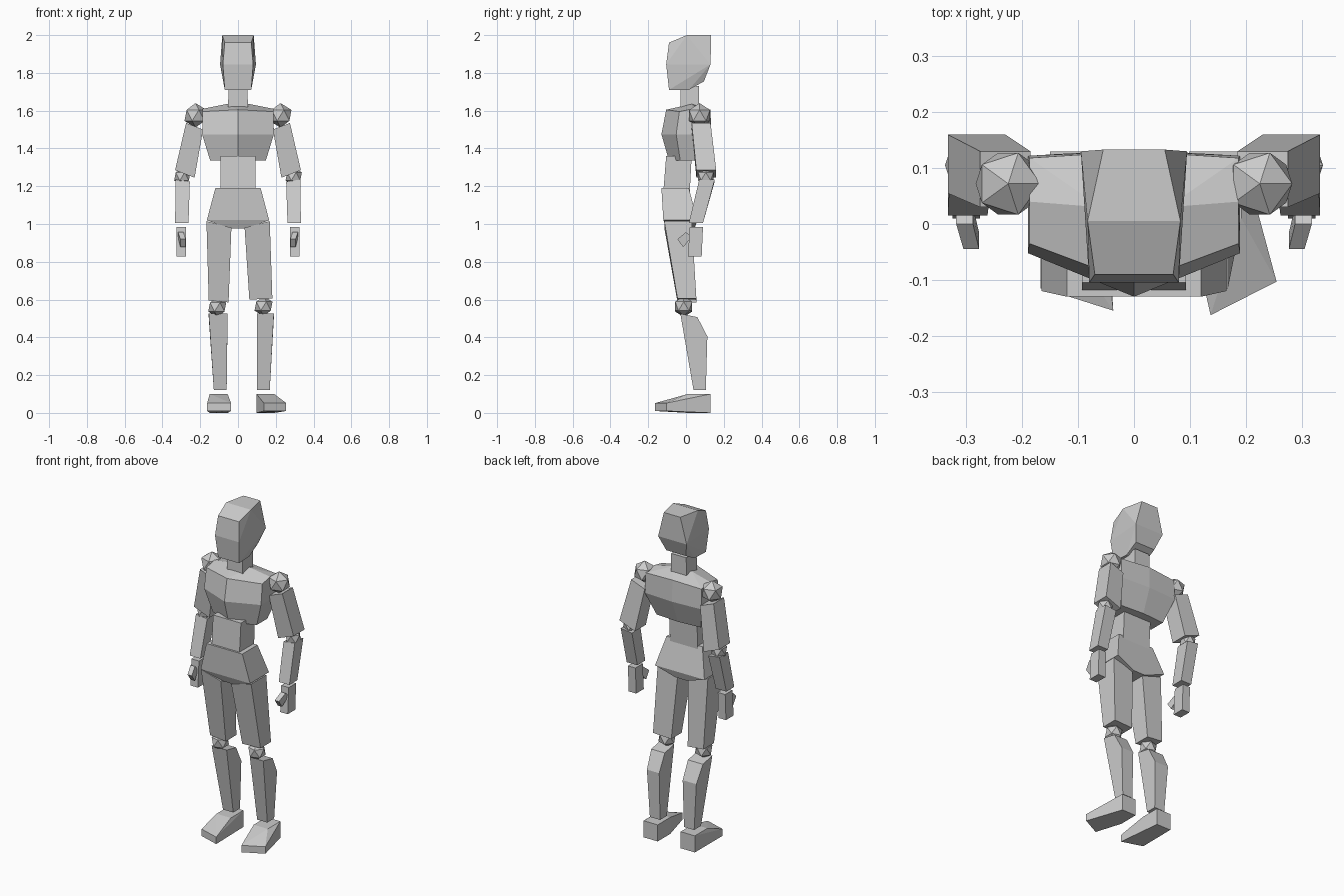
import bpy
import bmesh
import math
from mathutils import Vector

# Remove the default cube only
default_cube = bpy.data.objects.get("Cube")
if default_cube:
    bpy.data.objects.remove(default_cube, do_unlink=True)

# One plain grey for the whole mannequin
grey = bpy.data.materials.new("plain_grey")
grey.use_nodes = True
grey.diffuse_color = (0.6, 0.6, 0.6, 1)
grey.node_tree.nodes["Principled BSDF"].inputs["Base Color"].default_value = grey.diffuse_color


def finish(name, mesh_builder):
    """Turn a bmesh into a flat-shaded object with the grey material."""
    mesh = bpy.data.meshes.new(name)
    mesh_builder.to_mesh(mesh)
    mesh_builder.free()
    mesh.materials.append(grey)
    part = bpy.data.objects.new(name, mesh)
    bpy.context.collection.objects.link(part)
    return part


def block(name, *sections, mirror=1):
    """Faceted solid wrapped tightly around a series of cross-sections."""
    builder = bmesh.new()
    for section in sections:
        for x, y, z in section:
            builder.verts.new((x * mirror, y, z))
    hull = bmesh.ops.convex_hull(builder, input=builder.verts[:])
    spare = {item for item in hull["geom_interior"] + hull["geom_unused"]
             if isinstance(item, bmesh.types.BMVert)}
    bmesh.ops.delete(builder, geom=list(spare), context="VERTS")
    bmesh.ops.dissolve_limit(builder, angle_limit=math.radians(6),
                             verts=builder.verts[:], edges=builder.edges[:])
    bmesh.ops.recalc_face_normals(builder, faces=builder.faces[:])
    return finish(name, builder)


def joint(name, centre, radius):
    """Twenty-sided ball joint."""
    builder = bmesh.new()
    bmesh.ops.create_icosphere(builder, subdivisions=1, radius=radius)
    bmesh.ops.translate(builder, verts=builder.verts[:], vec=Vector(centre))
    return finish(name, builder)


def rect(left, right, front, back, z_left, z_right=None):
    """Rectangular cross-section, optionally tilted sideways."""
    if z_right is None:
        z_right = z_left
    return [(left, front, z_left), (right, front, z_right),
            (right, back, z_right), (left, back, z_left)]


def pair(half_width, y, z):
    """Two points mirrored about the centre plane."""
    return [(-half_width, y, z), (half_width, y, z)]


def keel(half_width, nose, front, back, spine, z, rise=0):
    """Six-sided torso section with a pointed front and back."""
    return (pair(half_width, front, z) + pair(half_width, back, z)
            + [(0, nose, z + rise), (0, spine, z + rise)])


# Head: crown, brow line and jaw
block("head",
      pair(.07, -.09, 1.96) + pair(.083, .005, 2) + pair(.055, .133, 2),
      pair(.08, -.105, 1.845) + pair(.095, .13, 1.845),
      pair(.07, -.09, 1.71) + pair(.065, .015, 1.71) + pair(.065, .095, 1.755))
block("neck", rect(-.053, .053, -.03, .07, 1.6), rect(-.05, .05, -.03, .07, 1.73))

# Torso
block("chest",
      pair(.187, .04, 1.61) + pair(.06, .03, 1.635),
      keel(.187, -.105, -.035, .118, .13, 1.595, .01),
      keel(.19, -.13, -.052, .122, .133, 1.475),
      keel(.147, -.09, -.03, .07, .08, 1.335))
block("waist", rect(-.093, .093, -.12, .02, 1.17), rect(-.093, .093, -.105, .03, 1.36))
block("pelvis",
      rect(-.12, .12, -.13, .015, 1.19),
      rect(-.165, .165, -.12, .06, 1.02),
      rect(-.04, .04, -.1, .045, .975))

# Legs: each stands a little differently
block("right_thigh", rect(-.167, -.035, -.115, .03, 1.015, .98),
      rect(-.155, -.05, -.045, .055, .595, .585))
block("left_thigh", rect(.035, .168, -.115, .03, .98, 1.015),
      rect(.06, .182, -.045, .055, .6, .605))
joint("right_knee", (-.11, -.012, .56), .053)
joint("left_knee", (.135, -.012, .565), .053)


def shin(name, top, calf, ankle):
    """Lower leg with a calf that swells to the back; arguments are x ranges."""
    block(name,
          [(x, y, z) for x in top for y, z in ((-.03, .525), (.06, .507))],
          [(x, .113, .405) for x in calf],
          [(x, y, .12) for x in ankle for y in (.04, .105)])


shin("right_shin", (-.155, -.055), (-.148, -.057), (-.128, -.06))
shin("left_shin", (.1, .19), (.1, .182), (.1, .168))


def foot(name, heel, toe_corners):
    """Box heel sloping down to an outward-turned toe edge."""
    toe = [(x, y, z) for x, y in toe_corners for z in (.01, .052)]
    block(name, rect(*heel, .01, .13, 0), rect(*heel, .01, .13, .1), toe)


foot("right_foot", (-.15, -.055), ((-.163, -.115), (-.037, -.155)))
foot("left_foot", (.098, .192), ((.137, -.163), (.255, -.103)))

# Arms: identical on both sides
for side, mirror in (("left", 1), ("right", -1)):
    joint(side + "_shoulder", (.225 * mirror, .072, 1.575), .065)
    block(side + "_upper_arm", rect(.185, .275, .03, .13, 1.5, 1.535),
          rect(.23, .333, .055, .16, 1.245, 1.285), mirror=mirror)
    joint(side + "_elbow", (.295 * mirror, .105, 1.252), .048)
    block(side + "_forearm", rect(.255, .33, .07, .152, 1.225, 1.235),
          rect(.262, .333, .015, .09, 1.005), mirror=mirror)
    block(side + "_hand", rect(.275, .325, .02, .09, .985),
          rect(.275, .325, .01, .083, .828), mirror=mirror)
    root = [(x, y, z) for x in (.288, .318) for y, z in ((0, .957), (.03, .93))]
    tip = [(x, y, z) for x in (.277, .305) for y, z in ((-.045, .92), (-.015, .877))]
    block(side + "_thumb", root, tip, mirror=mirror)
